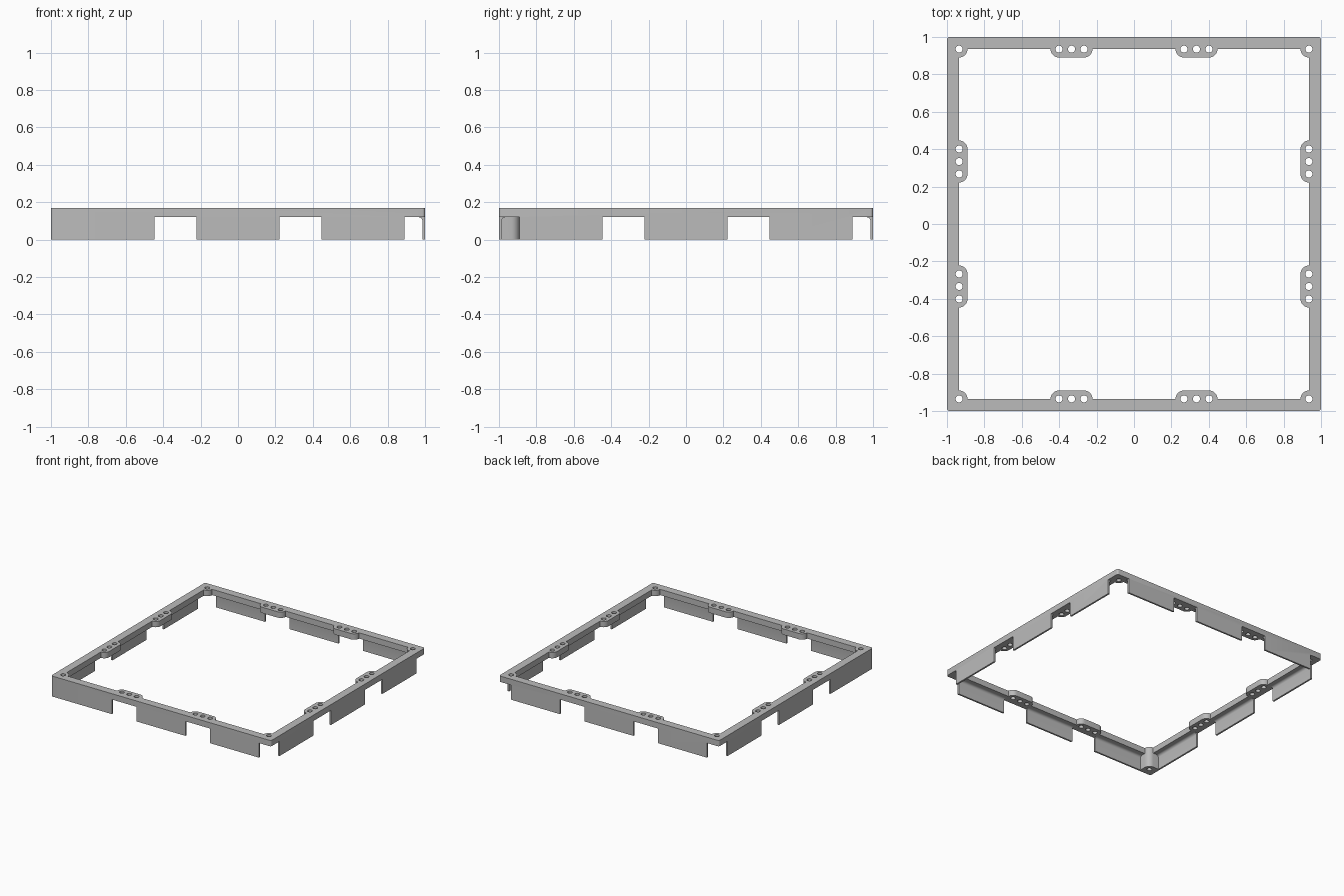
import bpy, bmesh
from math import pi, cos, sin
from mathutils import Matrix, Vector

if "Cube" in bpy.data.objects:
    bpy.data.objects.remove(bpy.data.objects["Cube"], do_unlink=True)

TOP, SHELF = 0.168, 0.12          # top of the rim, underside of the ledge
WALL, LEDGE, FILLET = 0.986, 0.935, 0.02
HOLE_LINE, TAB_R, HOLE_R = 0.935, 0.045, 0.019
TAB_AT, PITCH = 0.334, 0.067
TURNS = [Matrix.Rotation(k * pi / 2, 3, 'Z') for k in range(4)]

grey = bpy.data.materials.new("light grey plastic")
grey.use_nodes = True
grey.diffuse_color = (0.5, 0.5, 0.5, 1)
grey.node_tree.nodes["Principled BSDF"].inputs["Base Color"].default_value = (0.5, 0.5, 0.5, 1)


def make(name, bm):
    bmesh.ops.recalc_face_normals(bm, faces=bm.faces)
    mesh = bpy.data.meshes.new(name)
    bm.to_mesh(mesh)
    bm.free()
    mesh.materials.append(grey)
    obj = bpy.data.objects.new(name, mesh)
    bpy.context.collection.objects.link(obj)
    return obj


def arc(x, y, r, start, end, n):
    return [(x + r * cos(start + (end - start) * i / n),
             y + r * sin(start + (end - start) * i / n)) for i in range(n + 1)]


def prism(bm, outline, turn, z0, z1):
    """Upright prism over an outline turned about the centre."""
    low, high = [[bm.verts.new(turn @ Vector((x, y, z))) for x, y in outline] for z in (z0, z1)]
    bm.faces.new(low)
    bm.faces.new(high)
    for i in range(len(low)):
        j = (i + 1) % len(low)
        bm.faces.new((low[i], low[j], high[j], high[i]))


def combine(target, tool, operation):
    mod = target.modifiers.new(tool.name, 'BOOLEAN')
    mod.operation, mod.solver, mod.object = operation, 'EXACT', tool
    bpy.context.view_layer.objects.active = target
    bpy.ops.object.modifier_apply(modifier=mod.name)
    bpy.data.objects.remove(tool, do_unlink=True)


# Rim: thin wall with an inward ledge and a small fillet, swept round a square
profile = [(1, 0), (1, TOP), (LEDGE, TOP), (LEDGE, SHELF)]
profile += arc(WALL - FILLET, SHELF - FILLET, FILLET, pi / 2, 0, 4) + [(WALL, 0)]
bm = bmesh.new()
rings = [[bm.verts.new(t @ Vector((r, r, z))) for r, z in profile] for t in TURNS]
for k in range(4):
    a, b = rings[k], rings[(k + 1) % 4]
    for i in range(len(profile)):
        j = (i + 1) % len(profile)
        bm.faces.new((a[i], a[j], b[j], b[i]))
corners = [bm.edges.get((ring[0], ring[1])) for ring in rings]
bmesh.ops.bevel(bm, geom=corners, offset=0.015, segments=4, affect='EDGES', profile=0.5)
frame = make("mounting_frame", bm)

# Tabs, notches and screw holes repeat on each side and corner
tabs, notches, holes = bmesh.new(), bmesh.new(), bmesh.new()
EDGE = HOLE_LINE - TAB_R
half = PITCH + TAB_R
for k, turn in enumerate(TURNS):
    for side in (-TAB_AT, TAB_AT):
        capsule = (arc(HOLE_LINE, side + PITCH, TAB_R, pi / 2, pi, 8)
                   + arc(HOLE_LINE, side - PITCH, TAB_R, pi, 3 * pi / 2, 8))
        outer = [(0.98, side - half), (0.98, side + half)]
        prism(tabs, capsule + outer, turn, SHELF, TOP)
        prism(notches, [(0.8, side - half), (1.1, side - half),
                        (1.1, side + half), (0.8, side + half)], turn, -0.1, SHELF)
        for step in (-PITCH, 0, PITCH):
            prism(holes, arc(HOLE_LINE, side + step, HOLE_R, 0, 2 * pi, 20)[:-1], turn, -0.1, 0.3)

    # Corner boss: one corner is a full-height post, the others are cut away below
    solid = k == 2
    boss = arc(HOLE_LINE, HOLE_LINE, TAB_R, pi, 3 * pi / 2, 8) + [(0.99, EDGE), (0.99, 0.99), (EDGE, 0.99)]
    prism(tabs, boss, turn, 0 if solid else SHELF, TOP)
    if not solid:
        prism(notches, [(EDGE, EDGE), (1.1, EDGE), (1.1, 1.1), (EDGE, 1.1)], turn, -0.1, SHELF)
    prism(holes, arc(HOLE_LINE, HOLE_LINE, HOLE_R, 0, 2 * pi, 20)[:-1], turn, -0.1, 0.3)

combine(frame, make("screw_tabs", tabs), 'UNION')
combine(frame, make("wall_notches", notches), 'DIFFERENCE')
combine(frame, make("screw_holes", holes), 'DIFFERENCE')

# Smooth the rounded parts, keep the edges sharp
bpy.ops.object.select_all(action='DESELECT')
frame.select_set(True)
bpy.context.view_layer.objects.active = frame
bpy.ops.object.shade_smooth_by_angle(angle=pi / 6)
